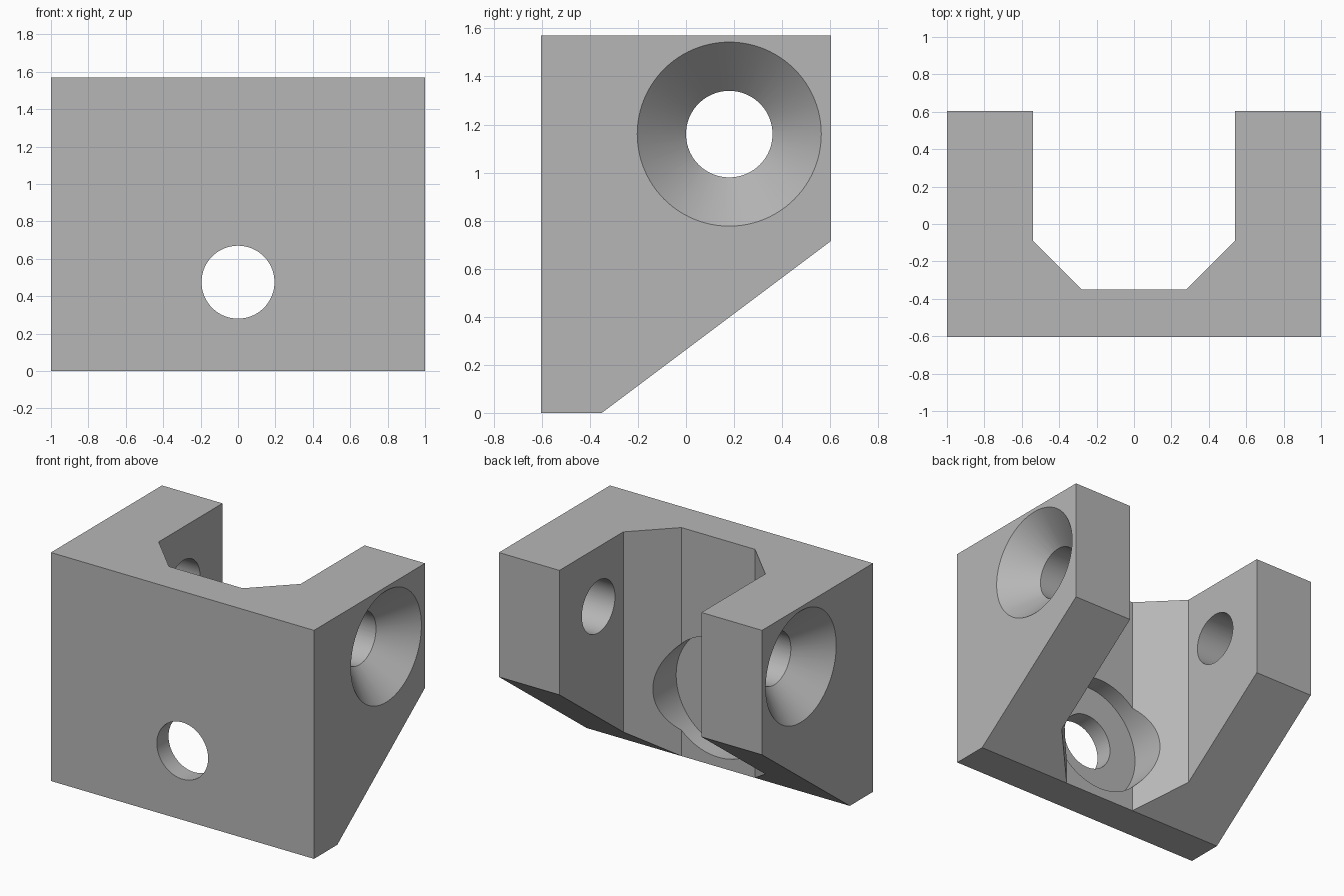
import bpy
import bmesh
from math import radians
from mathutils import Matrix, Vector

cube = bpy.data.objects.get("Cube")
if cube:
    bpy.data.objects.remove(cube, do_unlink=True)

WIDTH, DEPTH, HEIGHT = 1.0, 0.603, 1.57   # half width, half depth, full height

grey = bpy.data.materials.new("plain grey")
grey.use_nodes = True
grey.diffuse_color = (0.47, 0.47, 0.47, 1)
grey.node_tree.nodes["Principled BSDF"].inputs["Base Color"].default_value = grey.diffuse_color


def new_object(name, bm):
    bmesh.ops.recalc_face_normals(bm, faces=bm.faces)
    mesh = bpy.data.meshes.new(name)
    bm.to_mesh(mesh)
    bm.free()
    mesh.materials.append(grey)
    obj = bpy.data.objects.new(name, mesh)
    bpy.context.collection.objects.link(obj)
    return obj


def prism(name, points, extrusion):
    """Extrude a closed outline along a vector."""
    bm = bmesh.new()
    face = bm.faces.new([bm.verts.new(p) for p in points])
    ring = bmesh.ops.extrude_face_region(bm, geom=[face], use_keep_orig=True)["geom"]
    verts = [v for v in ring if isinstance(v, bmesh.types.BMVert)]
    bmesh.ops.translate(bm, verts=verts, vec=extrusion)
    return new_object(name, bm)


def round_cutter(name, start, end, r_start, r_end):
    """Cylinder or cone running from start to end."""
    start, end = Vector(start), Vector(end)
    axis = end - start
    turn = axis.to_track_quat("Z", "Y").to_matrix().to_4x4()
    bm = bmesh.new()
    bmesh.ops.create_cone(bm, cap_ends=True, segments=96, radius1=r_start,
                          radius2=r_end, depth=axis.length,
                          matrix=Matrix.Translation((start + end) / 2) @ turn)
    return new_object(name, bm)


def combine(target, tool, operation):
    """Apply a boolean and discard the tool object."""
    mod = target.modifiers.new(operation.lower(), "BOOLEAN")
    mod.operation, mod.solver, mod.object = operation, "EXACT", tool
    bpy.context.view_layer.objects.active = target
    bpy.ops.object.modifier_apply(modifier=mod.name)
    bpy.data.objects.remove(tool, do_unlink=True)


# U-shaped plan with chamfered inner corners
half = [(WIDTH, -DEPTH), (WIDTH, DEPTH), (0.54, DEPTH), (0.54, -0.09), (0.28, -0.35)]
plan = half + [(-x, y) for x, y in reversed(half)]
bracket = prism("bracket", [(x, y, 0) for x, y in plan], (0, 0, HEIGHT))

# Side outline with the sloping underside
side = [(-0.8, -0.2), (-0.8, 2), (0.8, 2), (0.8, 0.866), (DEPTH, 0.715),
        (-0.35, 0), (-0.35, -0.2)]
side_shape = prism("side_shape", [(-1.2, y, z) for y, z in side], (2.4, 0, 0))
combine(bracket, side_shape, "INTERSECT")

# Front hole, with a wide flat-bottomed recess behind it
combine(bracket, round_cutter("front_hole", (0, -0.8, 0.475), (0, 0, 0.475), 0.195, 0.195),
        "DIFFERENCE")
combine(bracket, round_cutter("recess", (0, -0.476, 0.475), (0, 0.1, 0.475), 0.408, 0.408),
        "DIFFERENCE")

# Countersunk hole through each arm
for s in (-1, 1):
    hole = round_cutter("arm_hole", (s * 0.4, 0.18, 1.16), (s * 1.1, 0.18, 1.16), 0.18, 0.18)
    combine(bracket, hole, "DIFFERENCE")
    sink = round_cutter("countersink", (s * 0.78, 0.18, 1.16), (s * 1.05, 0.18, 1.16),
                        0.163, 0.433)
    combine(bracket, sink, "DIFFERENCE")

# Smooth bores, sharp edges
bpy.ops.object.select_all(action="DESELECT")
bracket.select_set(True)
bpy.context.view_layer.objects.active = bracket
bpy.ops.object.shade_smooth_by_angle(angle=radians(25))
